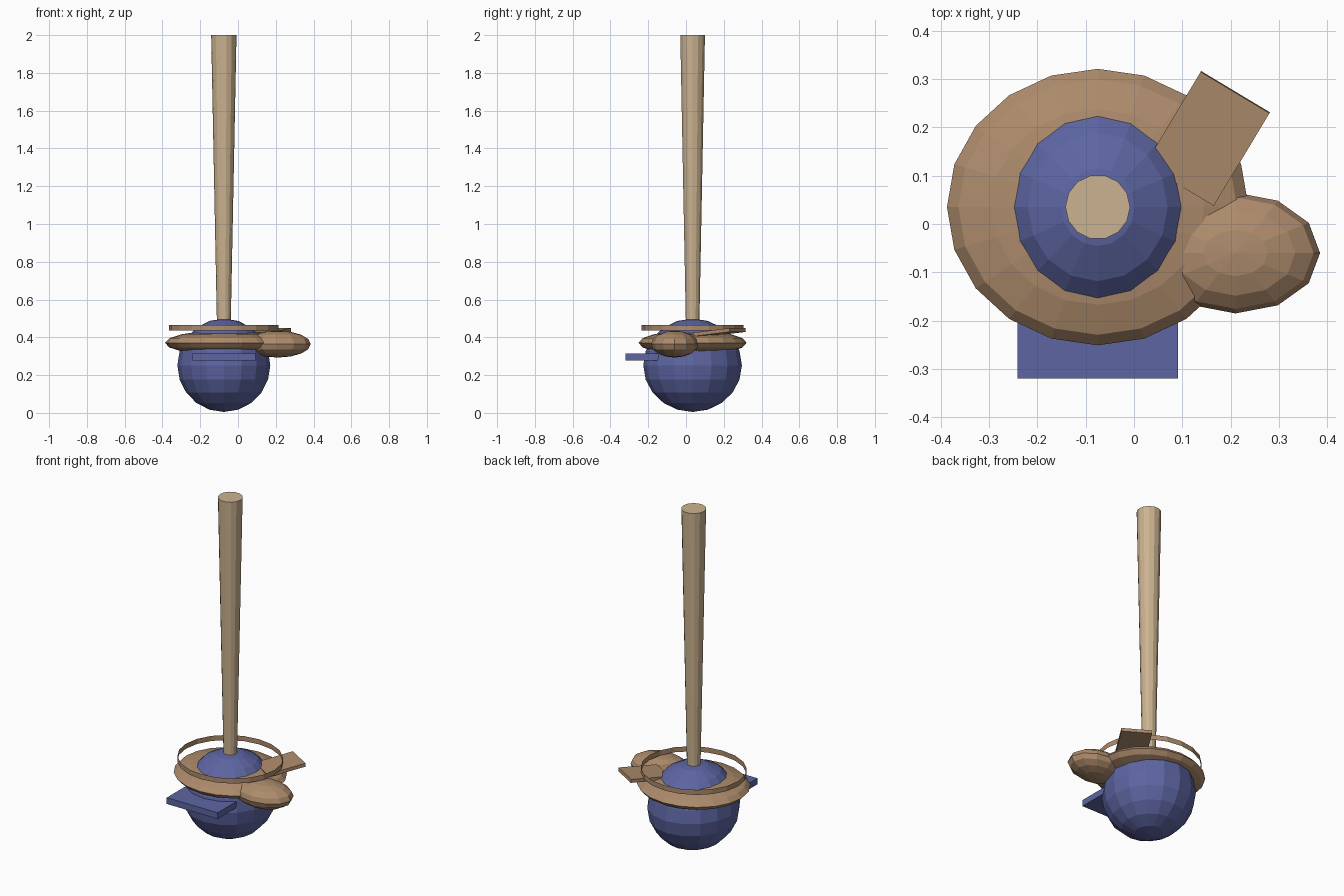
import bpy, math
from mathutils import Matrix, Vector

if "Cube" in bpy.data.objects:
    bpy.data.objects.remove(bpy.data.objects["Cube"])

CX, CY = -0.075, 0.035   # shared vertical axis of the head and handle


def material(name, rgb):
    m = bpy.data.materials.new(name)
    m.diffuse_color = (*rgb, 1)
    m.use_nodes = True
    m.node_tree.nodes["Principled BSDF"].inputs["Base Color"].default_value = m.diffuse_color
    return m


BLUE = material("blue", (0.11, 0.13, 0.36))
BROWN = material("brown", (0.42, 0.26, 0.15))
WOOD = material("wood", (0.60, 0.45, 0.28))


def finish(name, mat):
    ob = bpy.context.object
    ob.name = name
    ob.data.materials.append(mat)
    return ob


def ellipsoid(name, loc, radii, segs, rings, mat):
    bpy.ops.mesh.primitive_uv_sphere_add(segments=segs, ring_count=rings, radius=1, location=loc)
    bpy.context.object.scale = radii
    return finish(name, mat)


def box(name, loc, size, mat, rot=None):
    bpy.ops.mesh.primitive_cube_add(size=1, location=loc)
    ob = bpy.context.object
    ob.scale = size
    if rot:
        ob.rotation_euler = rot
    return finish(name, mat)


# Round head
ellipsoid("head", (CX, CY, 0.252), (0.246, 0.261, 0.247), 16, 10, BLUE)

# Flattened collar around the head, with a side lobe
ellipsoid("collar", (CX, CY, 0.371), (0.312, 0.286, 0.065), 20, 8, BROWN)
ellipsoid("side_lobe", (0.21, -0.06, 0.364), (0.175, 0.125, 0.071), 12, 8, BROWN)

# Thin open band above the collar
bpy.ops.mesh.primitive_cylinder_add(vertices=20, radius=1, depth=0.03,
                                    end_fill_type='NOTHING', location=(CX, CY, 0.451))
bpy.context.object.scale = (0.29, 0.27, 1)
finish("band", BROWN)

# Tab leaning out over the collar
box("tab", (0.152, 0.177, 0.427), (0.225, 0.166, 0.02), BROWN,
    (0, -math.radians(6), math.radians(59)))

# Front ledge, sunk into the head
box("ledge", (CX, -0.185, 0.297), (0.333, 0.27, 0.037), BLUE)

# Tapered handle
bpy.ops.mesh.primitive_cone_add(vertices=14, radius1=0.036, radius2=0.067, depth=1.56,
                                location=(CX, CY, 1.22),
                                rotation=(0, 0, math.pi / 2))
finish("handle", WOOD)
